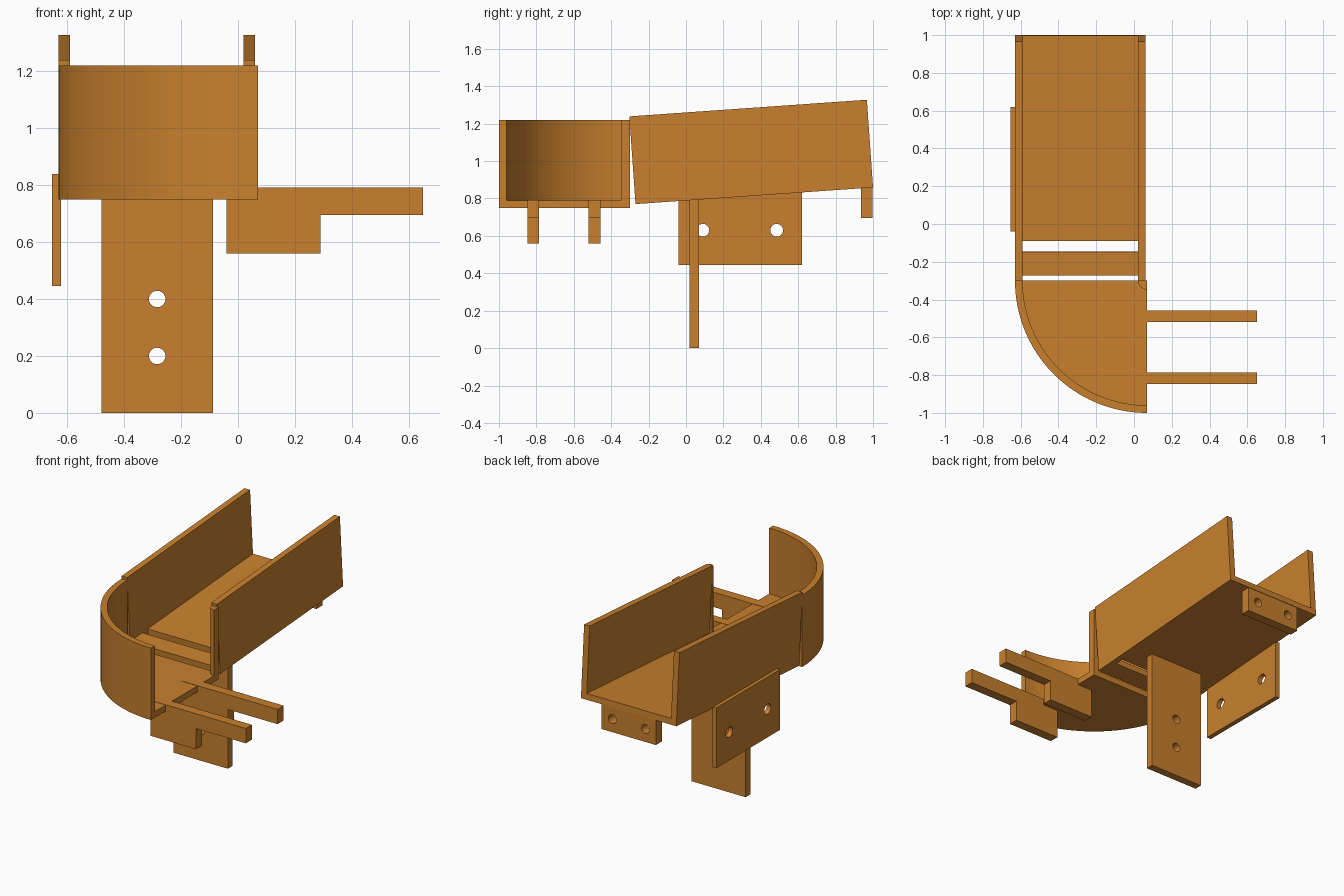
import bpy, bmesh
from math import sin, cos, pi, radians
from mathutils import Matrix, Vector

if "Cube" in bpy.data.objects:
    bpy.data.objects.remove(bpy.data.objects["Cube"], do_unlink=True)

ORANGE = (0.578, 0.216, 0.027, 1)
mat = bpy.data.materials.new("orange_plastic")
mat.use_nodes = True
mat.diffuse_color = ORANGE
mat.node_tree.nodes["Principled BSDF"].inputs["Base Color"].default_value = ORANGE


def finish(name, bm):
    bmesh.ops.recalc_face_normals(bm, faces=bm.faces)
    mesh = bpy.data.meshes.new(name)
    bm.to_mesh(mesh)
    bm.free()
    mesh.materials.append(mat)
    obj = bpy.data.objects.new(name, mesh)
    bpy.context.collection.objects.link(obj)
    return obj


def activate(obj):
    bpy.ops.object.select_all(action='DESELECT')
    obj.select_set(True)
    bpy.context.view_layer.objects.active = obj


def box(name, x, y, z, frame=Matrix()):
    """Box between the given (low, high) limits, placed in a frame."""
    bm = bmesh.new()
    bmesh.ops.create_cube(bm, size=1)
    for v in bm.verts:
        v.co = frame @ Vector([lo + (c + 0.5) * (hi - lo) for c, (lo, hi) in zip(v.co, (x, y, z))])
    return finish(name, bm)


def drill(obj, centers, axis, radius):
    """Cut round holes through a plate along the given axis."""
    turn = Matrix.Rotation(pi / 2, 4, 'Y' if axis == 'X' else 'X')
    bm = bmesh.new()
    for c in centers:
        bmesh.ops.create_cone(bm, cap_ends=True, segments=32, radius1=radius, radius2=radius,
                              depth=0.3, matrix=Matrix.Translation(c) @ turn)
    cutter = finish("hole_cutter", bm)
    cutter.hide_render = True
    mod = obj.modifiers.new("holes", 'BOOLEAN')
    mod.operation = 'DIFFERENCE'
    mod.solver = 'EXACT'
    mod.object = cutter
    activate(obj)
    bpy.ops.object.modifier_apply(modifier=mod.name)
    bpy.data.objects.remove(cutter, do_unlink=True)
    bpy.ops.object.shade_smooth_by_angle(angle=radians(30))


def prism(name, outline, y):
    """Extrude an x-z outline between two y positions."""
    bm = bmesh.new()
    face = bm.faces.new([bm.verts.new((px, y[0], pz)) for px, pz in outline])
    ext = bmesh.ops.extrude_face_region(bm, geom=[face], use_keep_orig=True)
    for v in ext["geom"]:
        if isinstance(v, bmesh.types.BMVert):
            v.co.y = y[1]
    return finish(name, bm)


def quarter_turn(name, profile, center, steps=48):
    """Revolve an r-z profile through a quarter circle, with closed ends."""
    bm = bmesh.new()
    rings = []
    for i in range(steps + 1):
        a = pi + i / steps * pi / 2
        rings.append([bm.verts.new((center[0] + r * cos(a), center[1] + r * sin(a), z))
                      for r, z in profile])
    n = len(profile)
    for a, b in zip(rings, rings[1:]):
        for j in range(n):
            k = (j + 1) % n
            if profile[j][0] or profile[k][0]:
                bm.faces.new((a[j], a[k], b[k], b[j]))
    bm.faces.new(rings[0])
    bm.faces.new(rings[-1])
    bmesh.ops.remove_doubles(bm, verts=bm.verts, dist=1e-5)
    obj = finish(name, bm)
    activate(obj)
    bpy.ops.object.shade_smooth_by_angle(angle=radians(30))
    return obj


# Quarter-circle bend: floor, tall outer wall and small inner post
quarter_turn("curved_bend",
             [(0, 0.75), (0.70, 0.75), (0.70, 1.22), (0.66, 1.22),
              (0.66, 0.79), (0.048, 0.79), (0.048, 1.22), (0, 1.22)],
             (0.07, -0.30))

# Straight channel, tilted up toward the back, with a slot in its floor
tilt = Matrix.Translation((0, -0.27, 0.77)) @ Matrix.Rotation(radians(4), 4, 'X')
LENGTH = 1.273
box("channel_right_wall", (-0.63, -0.59), (0, LENGTH), (0, 0.47), tilt)
box("channel_left_wall", (0.02, 0.06), (0, LENGTH), (0, 0.47), tilt)
box("channel_floor_lip", (-0.59, 0.02), (0, 0.126), (0, 0.04), tilt)
box("channel_floor", (-0.59, 0.02), (0.182, LENGTH), (0, 0.04), tilt)

# Drilled mounting plates
leg = box("front_mount_plate", (-0.48, -0.087), (0.02, 0.07), (0, 0.795))
drill(leg, [(-0.284, 0.045, z) for z in (0.2, 0.4)], 'Y', 0.029)

side = box("side_mount_plate", (-0.653, -0.622), (-0.04, 0.62), (0.445, 0.84))
drill(side, [(-0.64, y, 0.63) for y in (0.09, 0.485)], 'X', 0.034)

tab = box("back_mount_tab", (-0.48, -0.087), (0.935, 0.997), (0.695, 0.87))
drill(tab, [(x, 0.965, 0.78) for x in (-0.165, -0.405)], 'Y', 0.029)

# Pair of stepped support arms under the bend
arm = [(-0.04, 0.56), (0.29, 0.56), (0.29, 0.695), (0.65, 0.695), (0.65, 0.792), (-0.04, 0.792)]
for name, y in (("front_arm", (-0.848, -0.785)), ("rear_arm", (-0.52, -0.457))):
    prism(name, arm, y)
